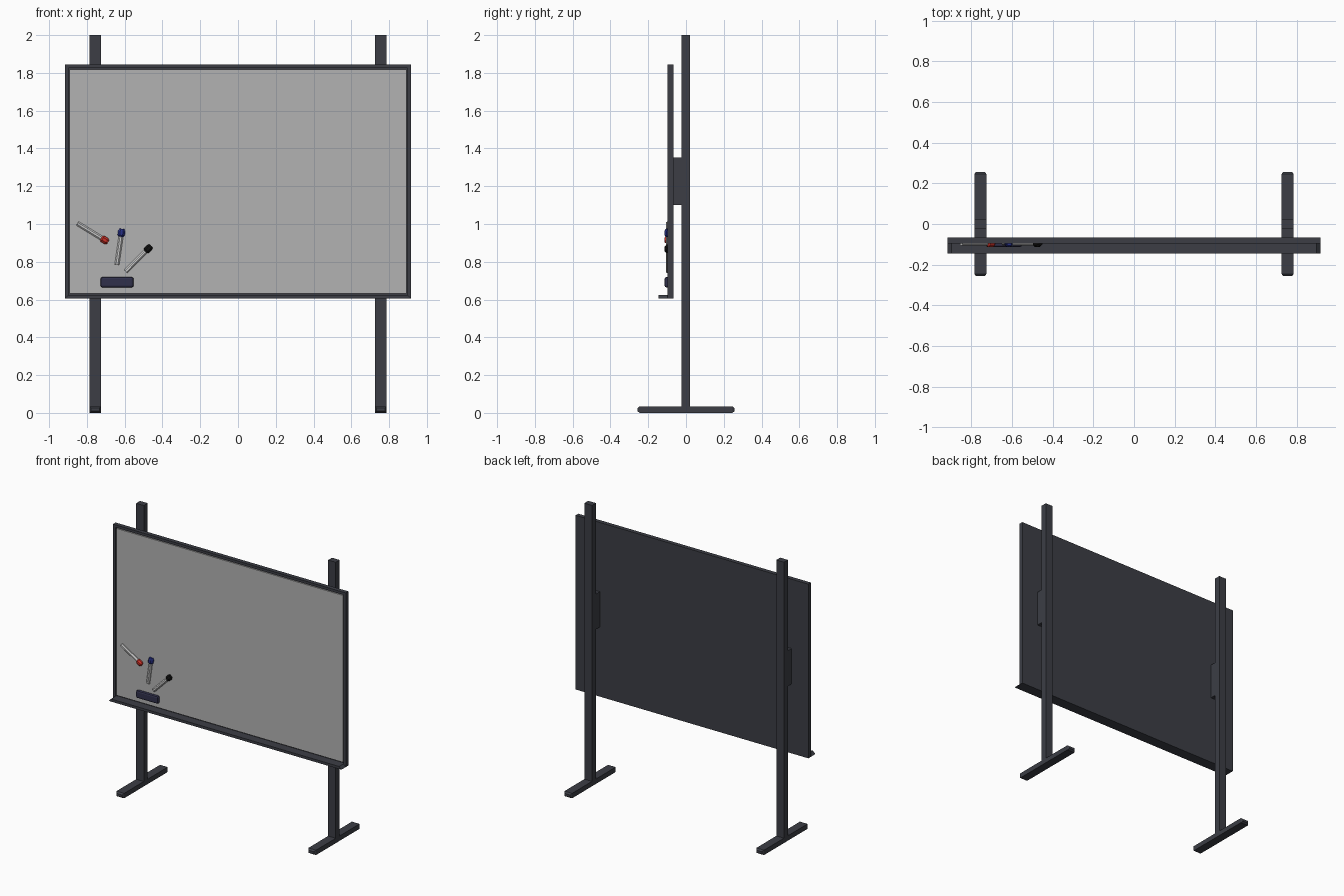
import bpy, bmesh, math
from mathutils import Vector

if "Cube" in bpy.data.objects:
    bpy.data.objects.remove(bpy.data.objects["Cube"])


def material(name, r, g, b):
    m = bpy.data.materials.new(name)
    m.diffuse_color = (r, g, b, 1)
    m.use_nodes = True
    m.node_tree.nodes["Principled BSDF"].inputs["Base Color"].default_value = m.diffuse_color
    return m


DARK = material("dark_metal", 0.045, 0.048, 0.06)
BOARD = material("board_grey", 0.45, 0.45, 0.45)
WHITE = material("marker_white", 0.75, 0.75, 0.75)
RED = material("cap_red", 0.6, 0.03, 0.02)
BLUE = material("cap_blue", 0.02, 0.03, 0.25)
BLACK = material("cap_black", 0.005, 0.005, 0.005)
NAVY = material("eraser_navy", 0.03, 0.03, 0.07)


def finish(name, bm, mat):
    bmesh.ops.recalc_face_normals(bm, faces=bm.faces)
    me = bpy.data.meshes.new(name)
    bm.to_mesh(me)
    bm.free()
    me.materials.append(mat)
    ob = bpy.data.objects.new(name, me)
    bpy.context.collection.objects.link(ob)
    return ob


def box_bm(x, y, z):
    """Box from (min, max) ranges on each axis."""
    bm = bmesh.new()
    bmesh.ops.create_cube(bm, size=1)
    for v in bm.verts:
        v.co = [r[0] if c < 0 else r[1] for c, r in zip(v.co, (x, y, z))]
    bm.normal_update()
    return bm


def box(name, x, y, z, mat):
    return finish(name, box_bm(x, y, z), mat)


# Stands: post, foot with chamfered ends, bracket to the board
for side, cx in (("left", -0.756), ("right", 0.756)):
    xr = (cx - 0.03, cx + 0.03)
    box(side + "_post", xr, (-0.023, 0.021), (0.03, 2.0), DARK)
    box(side + "_bracket", xr, (-0.068, -0.022), (1.10, 1.352), DARK)
    bm = box_bm(xr, (-0.245, 0.245), (0, 0.035))
    ends = [f for f in bm.faces if abs(f.normal.y) > 0.9]
    for f in bmesh.ops.extrude_discrete_faces(bm, faces=ends)["faces"]:
        mid = f.calc_center_median()
        step = 0.012 if mid.y > 0 else -0.012
        for v in f.verts:
            v.co.x += 0.008 if v.co.x < mid.x else -0.008
            v.co.z += 0.009 if v.co.z < mid.z else -0.009
            v.co.y += step
    finish(side + "_foot", bm, DARK)

# Frame: mitred inset on the front, recessed middle, bottom strip pulled out as tray
bm = box_bm((-0.917, 0.917), (-0.097, -0.067), (0.605, 1.845))
front = [f for f in bm.faces if f.normal.y < -0.9]
bmesh.ops.inset_region(bm, faces=front, thickness=0.026)
bm.normal_update()
strip = min((f for f in bm.faces if f.normal.y < -0.9),
            key=lambda f: f.calc_center_median().z)
for faces, dy in ((front, 0.014), ([strip], -0.049)):
    for f in bmesh.ops.extrude_discrete_faces(bm, faces=faces)["faces"]:
        bmesh.ops.translate(bm, verts=f.verts, vec=(0, dy, 0))
finish("frame_with_tray", bm, DARK)

# Writing surface
box("writing_panel", (-0.891, 0.891), (-0.093, -0.082), (0.631, 1.819), BOARD)


def lathe(name, profile, start, direction, mat, sides=8):
    """Spin (radius, distance) points about an axis lying on the board."""
    bm = bmesh.new()
    rot = Vector((0, 0, 1)).rotation_difference(direction)
    rings = []
    for r, d in profile:
        ring = []
        for i in range(sides):
            a = 2 * math.pi * (i + 0.5) / sides
            p = Vector((r * math.cos(a), r * math.sin(a), d))
            ring.append(bm.verts.new(start + rot @ p))
        rings.append(ring)
    for a, b in zip(rings, rings[1:]):
        for i in range(sides):
            j = (i + 1) % sides
            bm.faces.new((a[i], a[j], b[j], b[i]))
    bm.faces.new(rings[0])
    bm.faces.new(rings[-1])
    return finish(name, bm, mat)


# Markers: tail and cap end in the x-z plane
for label, tail, tip, mat in (("red", (-0.850, 1.003), (-0.688, 0.904), RED),
                              ("blue", (-0.641, 0.785), (-0.614, 0.974), BLUE),
                              ("black", (-0.595, 0.748), (-0.460, 0.884), BLACK)):
    start = Vector((tail[0], -0.095, tail[1]))
    axis = Vector((tip[0], -0.095, tip[1])) - start
    n = axis.length
    axis.normalize()
    lathe(label + "_marker_body", [(0.013, 0), (0.013, n - 0.03)], start, axis, WHITE)
    lathe(label + "_marker_cap",
          [(0.013, n - 0.042), (0.02, n - 0.034), (0.02, n - 0.012), (0.013, n)],
          start, axis, mat)

# Eraser with rounded edges
eraser = box("eraser", (-0.728, -0.552), (-0.114, -0.086), (0.664, 0.719), NAVY)
bev = eraser.modifiers.new("rounding", 'BEVEL')
bev.width = 0.011
bev.segments = 2
